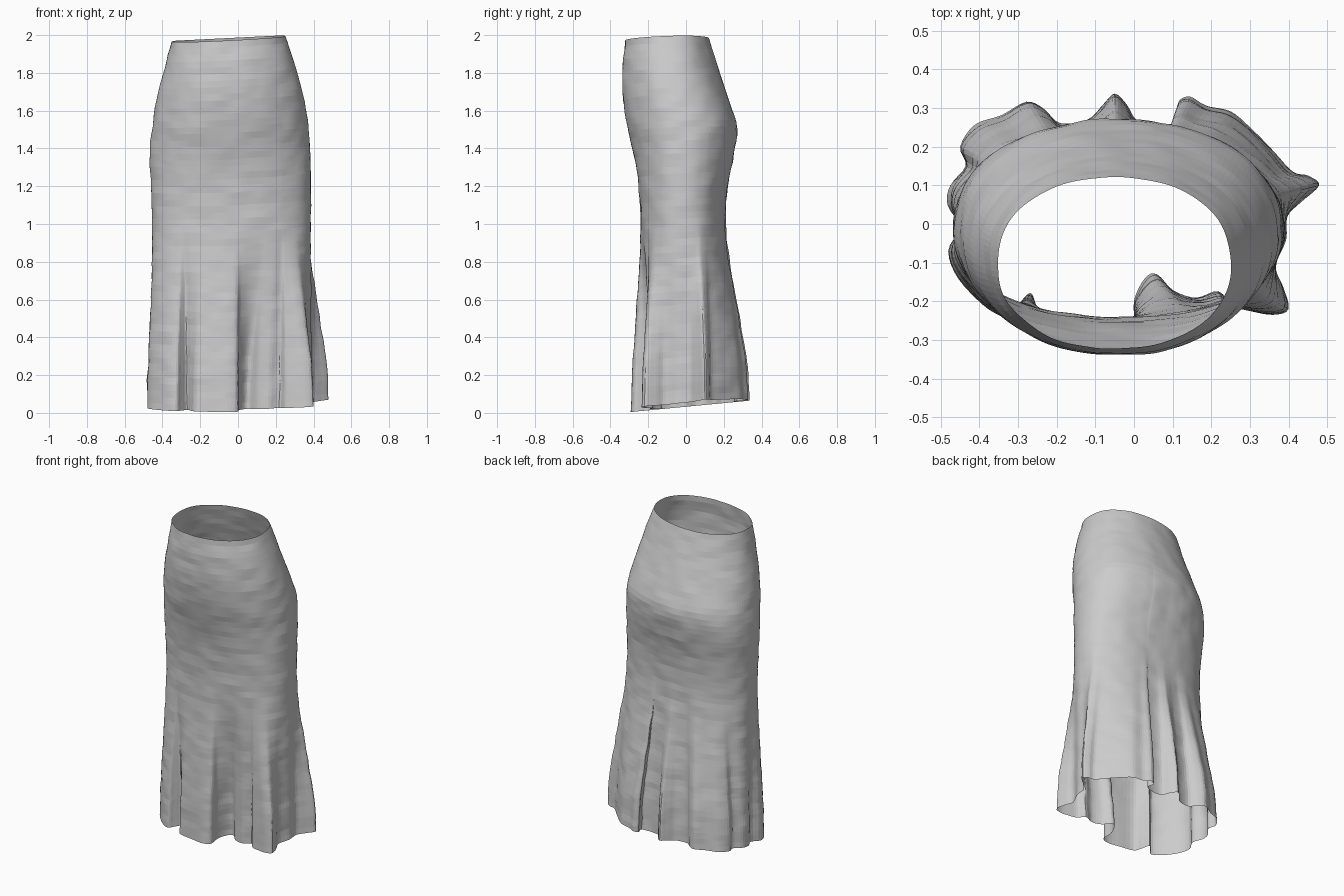
import bpy, bmesh, math
from mathutils import Vector, noise

if "Cube" in bpy.data.objects:
    bpy.data.objects.remove(bpy.data.objects["Cube"])

# Body profile: z, x min, x max, y min, y max, roundness exponent
PROFILE = [
    (0.00, -0.455, 0.385, -0.240, 0.210, 2.3),
    (1.00, -0.455, 0.385, -0.240, 0.210, 2.3),
    (1.20, -0.460, 0.385, -0.250, 0.225, 2.3),
    (1.40, -0.467, 0.380, -0.280, 0.262, 2.2),
    (1.52, -0.455, 0.370, -0.308, 0.268, 2.2),
    (1.70, -0.428, 0.340, -0.335, 0.215, 2.1),
    (1.85, -0.390, 0.300, -0.337, 0.165, 2.1),
    (2.00, -0.352, 0.250, -0.322, 0.120, 2.2),
]

# Fluted hem outline, anticlockwise from the right-hand flare
HEM = [
    (0.48, 0.10), (0.45, 0.125), (0.41, 0.135), (0.36, 0.19), (0.30, 0.25),
    (0.25, 0.29), (0.19, 0.305), (0.145, 0.33), (0.115, 0.315), (0.125, 0.27),
    (0.07, 0.255), (0.01, 0.265), (-0.02, 0.31), (-0.05, 0.338), (-0.08, 0.31),
    (-0.12, 0.27), (-0.19, 0.26), (-0.235, 0.30), (-0.28, 0.318), (-0.34, 0.28),
    (-0.41, 0.255), (-0.45, 0.20), (-0.435, 0.15), (-0.475, 0.10), (-0.48, 0.05),
    (-0.45, -0.01), (-0.48, -0.07), (-0.455, -0.14), (-0.39, -0.21),
    (-0.33, -0.24), (-0.30, -0.21), (-0.27, -0.18), (-0.25, -0.22),
    (-0.22, -0.265), (-0.12, -0.285), (-0.04, -0.29), (0.0, -0.27),
    (0.0, -0.20), (0.03, -0.14), (0.06, -0.13), (0.10, -0.17), (0.16, -0.19),
    (0.22, -0.175), (0.25, -0.21), (0.30, -0.225), (0.36, -0.235),
    (0.40, -0.22), (0.385, -0.16), (0.365, -0.11), (0.39, -0.04),
    (0.395, 0.02), (0.43, 0.055),
]
FLARE = [(0.0, 1.0), (0.2, 0.9), (0.4, 0.66), (0.6, 0.4), (0.8, 0.14), (1.0, 0.0), (2.0, 0.0)]
SUB, ROWS = 4, 56


def lookup(table, z):
    """Smooth interpolation of a table keyed on its first column."""
    i = 0
    while i < len(table) - 2 and z > table[i + 1][0]:
        i += 1
    a, b = table[i], table[i + 1]
    p, n = table[max(i - 1, 0)], table[min(i + 2, len(table) - 1)]
    h = b[0] - a[0]
    t = (z - a[0]) / h
    out = []
    for k in range(1, len(a)):
        m0 = (b[k] - p[k]) / (b[0] - p[0]) * h
        m1 = (n[k] - a[k]) / (n[0] - a[0]) * h
        out.append((2*t**3 - 3*t*t + 1) * a[k] + (t**3 - 2*t*t + t) * m0
                   + (3*t*t - 2*t**3) * b[k] + (t**3 - t*t) * m1)
    return out


def closed_spline(pts, sub):
    out, n = [], len(pts)
    for i in range(n):
        p0, p1, p2, p3 = (Vector(pts[(i + k) % n]) for k in (-1, 0, 1, 2))
        for s in range(sub):
            t = s / sub
            out.append(0.5 * (2*p1 + (p2 - p0)*t + (2*p0 - 5*p1 + 4*p2 - p3)*t*t
                              + (3*p1 - p0 - 3*p2 + p3)*t**3))
    return out


def body_ring(z, angles):
    x0, x1, y0, y1, e = lookup(PROFILE, z)
    cx, cy, a, b = (x0 + x1) / 2, (y0 + y1) / 2, (x1 - x0) / 2, (y1 - y0) / 2
    ring = []
    for t in angles:
        c, s = math.cos(t), math.sin(t)
        r = (abs(c)**e + abs(s)**e) ** (-1 / e)
        ring.append(Vector((cx + a * r * c, cy + b * r * s)))
    return ring


hem = closed_spline(HEM, SUB)
count = len(hem)

# Angle around the body for each hem point, smoothed so the folds fade upward
angles = []
for p in hem:
    t = math.atan2((p.y + 0.015) / 0.225, (p.x + 0.035) / 0.42)
    while angles and t < angles[-1] - math.pi:
        t += 2 * math.pi
    angles.append(t)
for _ in range(30):
    angles = [(angles[i - 1] - (2 * math.pi if i == 0 else 0) + angles[i] * 2
               + angles[(i + 1) % count] + (2 * math.pi if i == count - 1 else 0)) / 4
              for i in range(count)]

# Skirt shell: open at the waist and the hem
bm = bmesh.new()
rows = []
for j in range(ROWS + 1):
    f = j / ROWS
    z = 2 * f
    w = lookup(FLARE, z)[0]
    row = []
    for p, h in zip(body_ring(z, angles), hem):
        q = p.lerp(h, w)
        low = max(0.0, 0.005 + 0.06 * (h.y + 0.29) / 0.63 + 0.065 * max(0, h.x - 0.05))
        top = min(2.0, 1.987 + 0.05 * p.x - 0.012 * max(0, -p.y) / 0.3)
        # Small cloth wrinkles
        n = noise.noise(Vector((q.x * 9, q.y * 9, z * 14))) * 0.005
        d = Vector((q.x + 0.04, q.y)).normalized() * n
        row.append(bm.verts.new((q.x + d.x, q.y + d.y, low + (top - low) * f)))
    rows.append(row)
for lower, upper in zip(rows, rows[1:]):
    for i in range(count):
        k = (i + 1) % count
        bm.faces.new((lower[i], lower[k], upper[k], upper[i]))
bmesh.ops.triangulate(bm, faces=bm.faces[:])

mesh = bpy.data.meshes.new("skirt")
bm.to_mesh(mesh)
bm.free()
skirt = bpy.data.objects.new("skirt", mesh)
bpy.context.collection.objects.link(skirt)
